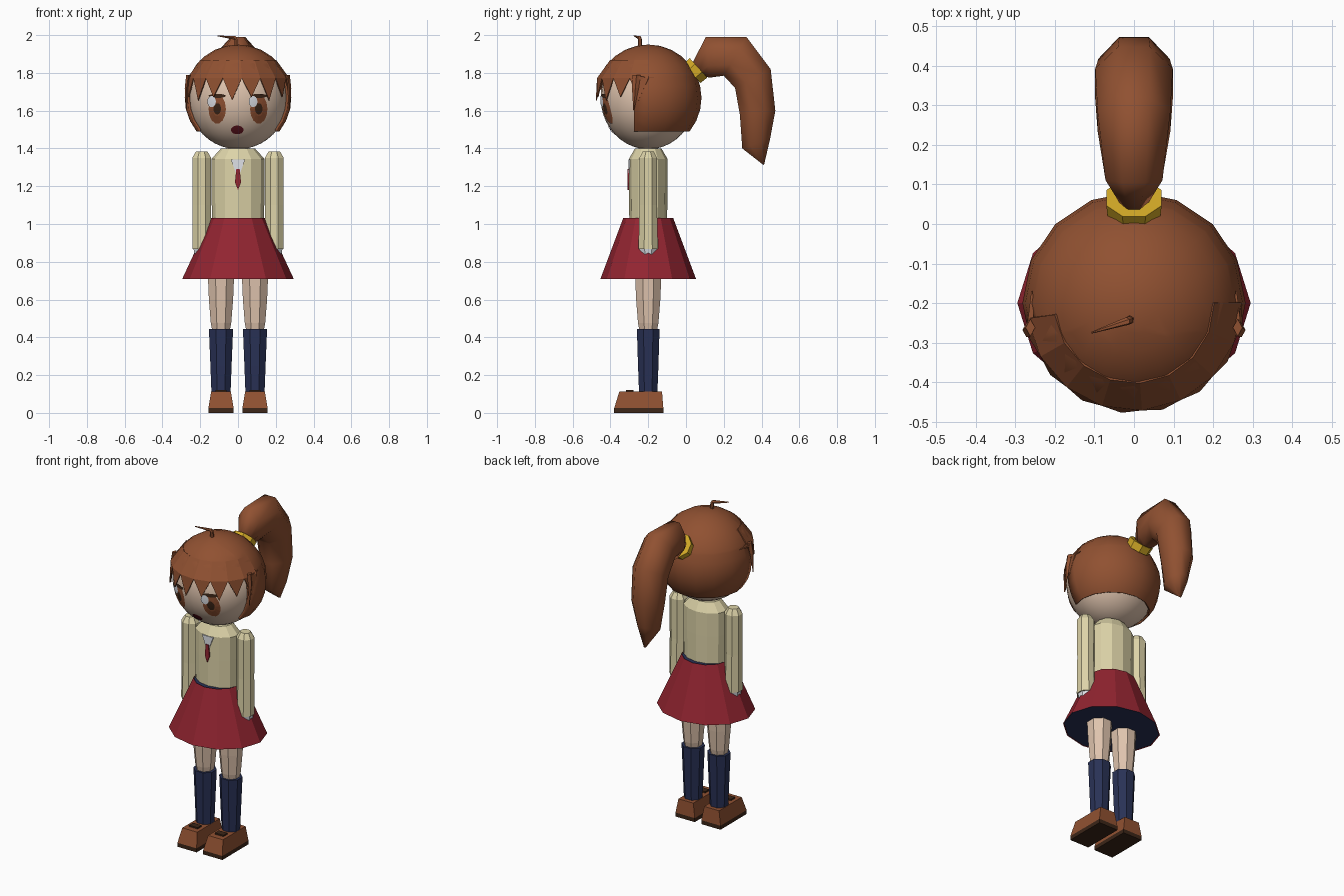
import bpy, bmesh, math
from mathutils import Vector

cube = bpy.data.objects.get("Cube")
if cube:
    bpy.data.objects.remove(cube, do_unlink=True)


def material(name, r, g, b):
    m = bpy.data.materials.new(name)
    m.use_nodes = True
    m.diffuse_color = (r, g, b, 1)
    m.node_tree.nodes["Principled BSDF"].inputs["Base Color"].default_value = (r, g, b, 1)
    return m


skin = material("skin", .74, .55, .42)
brown = material("chestnut", .28, .082, .031)
cream = material("cream", .72, .65, .39)
red = material("crimson", .29, .018, .03)
navy = material("navy", .022, .031, .092)
gold = material("gold", .65, .4, .02)
white = material("white", .75, .77, .82)
dark = material("dark_brown", .045, .019, .009)
mouth_red = material("mouth_red", .13, .008, .015)

BODY_Y = -.2
HEAD = Vector((0, -.2, 1.668))
FACE_SIZE = Vector((.265, .252, .272))


def finish(name, bm, mat, smooth=False, recalc=True, thick=0):
    if recalc:
        bmesh.ops.recalc_face_normals(bm, faces=bm.faces[:])
    mesh = bpy.data.meshes.new(name)
    for f in bm.faces:
        f.smooth = smooth
    bm.to_mesh(mesh)
    bm.free()
    mesh.materials.append(mat)
    ob = bpy.data.objects.new(name, mesh)
    bpy.context.collection.objects.link(ob)
    if thick:
        mod = ob.modifiers.new("thickness", "SOLIDIFY")
        mod.thickness = thick
        mod.offset = -1
    return ob


def flat(x, y, z, rx, ry):
    """Horizontal ring: centre and two radius vectors."""
    return Vector((x, y, z)), Vector((rx, 0, 0)), Vector((0, ry, 0))


def loft(name, rings, n, mat, half_turn=True, smooth=False, caps=True):
    """Skin n-sided rings; half_turn puts flat sides on the axes."""
    bm = bmesh.new()
    shift = math.pi / n if half_turn else 0
    grow = 1 / math.cos(shift)
    rows = []
    for c, u, v in rings:
        angles = [2 * math.pi * i / n + shift for i in range(n)]
        rows.append([bm.verts.new(c + (u * math.cos(a) + v * math.sin(a)) * grow) for a in angles])
    for a, b in zip(rows, rows[1:]):
        for i in range(n):
            j = (i + 1) % n
            bm.faces.new((a[i], a[j], b[j], b[i]))
    if caps:
        bm.faces.new(rows[0][::-1])
        bm.faces.new(rows[-1])
    return finish(name, bm, mat, smooth)


def face_patch(name, x, z, rx, rz, lift, mat, n=14):
    """Elliptical plate laid on the front of the face."""
    bm = bmesh.new()

    def on_face(px, pz):
        dz = pz - HEAD.z
        t = 1 - (px / FACE_SIZE.x) ** 2 - (dz / FACE_SIZE.z) ** 2
        return bm.verts.new((px, HEAD.y - FACE_SIZE.y * math.sqrt(max(t, 0)) - lift, pz))

    mid = on_face(x, z)
    rows = []
    for k in (.5, 1):
        rows.append([on_face(x + k * rx * math.cos(i * math.tau / n),
                             z + k * rz * math.sin(i * math.tau / n)) for i in range(n)])
    inner, outer = rows
    for i in range(n):
        j = (i + 1) % n
        bm.faces.new((mid, inner[i], inner[j]))
        bm.faces.new((inner[i], outer[i], outer[j], inner[j]))
    return finish(name, bm, mat, recalc=False)


def plate(name, outline, y, mat, depth=.008):
    """Thin plate from an x, z outline."""
    bm = bmesh.new()
    f = bm.faces.new([bm.verts.new((x, y, z)) for x, z in outline])
    new = bmesh.ops.extrude_face_region(bm, geom=[f])["geom"]
    bmesh.ops.translate(bm, vec=(0, depth, 0), verts=[g for g in new if isinstance(g, bmesh.types.BMVert)])
    return finish(name, bm, mat)


# Legs, socks and shoes
for side, s in (("left", 1), ("right", -1)):
    x = .09 * s
    loft(side + "_leg", [flat(x, BODY_Y, .43, .045, .045), flat(x, BODY_Y, .475, .054, .054),
                         flat(x, BODY_Y, .6, .064, .064), flat(x, BODY_Y, .74, .07, .07)], 8, skin)
    loft(side + "_sock", [flat(x, BODY_Y, .09, .05, .048), flat(x, BODY_Y, .25, .056, .054),
                          flat(x, BODY_Y, .445, .064, .06)], 8, navy)
    loft(side + "_shoe", [flat(x, -.25, .025, .067, .13), flat(x, -.24, .113, .052, .113)], 4, brown)
    loft(side + "_sole", [flat(x, -.25, 0, .067, .13), flat(x, -.25, .025, .067, .13)], 4, dark)
    loft(side + "_shoe_buckle", [flat(x, -.297, .11, .03, .02), flat(x, -.297, .122, .03, .02)], 4, dark)

# Skirt with its lining
loft("skirt", [flat(0, BODY_Y, .71, .295, .253), flat(0, BODY_Y, 1.032, .145, .132)],
     12, red, half_turn=False, caps=False)
loft("skirt_lining", [flat(0, BODY_Y, .712, .29, .248), flat(0, BODY_Y, 1.028, .141, .128)],
     12, navy, half_turn=False)

# Sweater, neck, collar and tie
loft("sweater", [flat(0, BODY_Y, 1.0, .138, .1), flat(0, BODY_Y, 1.2, .14, .102),
                 flat(0, BODY_Y, 1.345, .14, .102), flat(0, BODY_Y, 1.4, .09, .07)],
     12, cream, half_turn=False)
loft("neck", [flat(0, BODY_Y, 1.36, .06, .05), flat(0, BODY_Y, 1.45, .06, .05)], 10, skin)
plate("collar", [(-.038, 1.342), (0, 1.24), (.038, 1.342)], -.304, white)
plate("tie", [(-.009, 1.29), (-.016, 1.22), (0, 1.18), (.016, 1.22), (.009, 1.29)], -.309, red)

# Arms
for side, s in (("left", 1), ("right", -1)):
    x = .192 * s
    loft(side + "_sleeve", [flat(x, BODY_Y, .868, .05, .052), flat(x, BODY_Y, 1.1, .048, .046),
                            flat(x, BODY_Y, 1.35, .05, .047), flat(x, BODY_Y, 1.385, .03, .028)], 8, cream)
    loft(side + "_hand", [flat(x, BODY_Y, .838, .038, .042), flat(x, BODY_Y, .88, .045, .047)], 8, white)

# Head
bm = bmesh.new()
bmesh.ops.create_uvsphere(bm, u_segments=32, v_segments=20, radius=1)
bmesh.ops.scale(bm, vec=FACE_SIZE, verts=bm.verts[:])
bmesh.ops.translate(bm, vec=HEAD, verts=bm.verts[:])
finish("head", bm, skin, smooth=True)

# Eyes and mouth
for side, s in (("left", 1), ("right", -1)):
    x = .11 * s
    face_patch(side + "_iris", x, 1.608, .046, .077, .004, brown)
    face_patch(side + "_lash", x, 1.678, .046, .011, .006, dark)
    face_patch(side + "_pupil", x, 1.61, .02, .03, .006, dark)
    face_patch(side + "_eye_shine", x - .03, 1.648, .023, .03, .008, white)
face_patch("mouth", -.004, 1.498, .034, .023, .004, mouth_red)

# Hair cap with an opening for the face
bm = bmesh.new()
bmesh.ops.create_uvsphere(bm, u_segments=16, v_segments=14, radius=.282)
bmesh.ops.translate(bm, vec=HEAD, verts=bm.verts[:])
for co, no in (((0, 0, 1.49), (0, 0, 1)), ((0, 0, 1.78), (0, 0, 1)), ((0, -.275, 0), (0, 1, 0))):
    bmesh.ops.bisect_plane(bm, geom=bm.verts[:] + bm.edges[:] + bm.faces[:], plane_co=co, plane_no=no)
gone = []
for f in bm.faces:
    c = f.calc_center_median()
    if c.z < 1.49 or (c.z < 1.78 and c.y < -.275):
        gone.append(f)
bmesh.ops.delete(bm, geom=gone, context="FACES")
finish("hair_cap", bm, brown, smooth=True, recalc=False, thick=.012)

# Jagged fringe
bm = bmesh.new()
TEETH, STEP, START = 8, 21.5, -81.75


def fringe_point(k, r, z):
    a = math.radians(START + STEP * k)
    return bm.verts.new((r * math.sin(a), BODY_Y - r * math.cos(a), z))


top = [fringe_point(k, .203, 1.867) for k in range(TEETH + 1)]
low = [fringe_point(k, .272, 1.772) for k in range(TEETH + 1)]
for k in range(TEETH):
    tip = fringe_point(k + .5, .279, 1.655 if k % 2 else 1.672)
    bm.faces.new((low[k], low[k + 1], top[k + 1], top[k]))
    bm.faces.new((low[k], tip, low[k + 1]))
finish("fringe", bm, brown, recalc=False, thick=.006)

# Side locks
for side, s in (("left", 1), ("right", -1)):
    loft(side + "_side_lock", [flat(.262 * s, -.262, 1.79, .012, .022), flat(.272 * s, -.268, 1.72, .01, .018),
                               flat(.274 * s, -.277, 1.6, .002, .002)], 4, brown, half_turn=False)
    rise, wide = Vector((0, 0, .009)), Vector((.009, 0, 0))
    loft(side + "_lock_tip", [(Vector((.262 * s, -.265, 1.772)), wide, rise),
                              (Vector((.258 * s, -.17, 1.776)), wide * .2, rise * .2)], 4, brown)

# Stray hair on the crown
loft("stray_hair", [flat(-.01, -.242, 1.93, .01, .01), flat(-.012, -.244, 1.978, .009, .009),
                    (Vector((-.02, -.246, 1.986)), Vector((.008, 0, .008)), Vector((0, .009, 0))),
                    (Vector((-.108, -.275, 1.996)), Vector((0, 0, .002)), Vector((0, .002, 0)))], 6, brown)

# Hair tie
axis = Vector((0, .74, .67))
across = Vector((0, .67, -.74))
tie_at = Vector((0, .05, 1.812))
loft("hair_tie", [(tie_at + axis * d, Vector((r, 0, 0)), across * r)
                  for d, r in ((-.025, .066), (.022, .07))], 8, gold)

# Ponytail: outer y, z, inner y, z and half width of each ring
tail = [(.03, 1.845, .085, 1.785, .032), (.105, 1.99, .125, 1.775, .072), (.32, 1.99, .2, 1.785, .092),
        (.448, 1.82, .26, 1.72, .098), (.473, 1.6, .285, 1.58, .09), (.445, 1.45, .298, 1.4, .06),
        (.413, 1.312, .403, 1.318, .008)]
rings = []
for oy, oz, iy, iz, w in tail:
    outer, inner = Vector((0, oy, oz)), Vector((0, iy, iz))
    rings.append(((outer + inner) / 2, Vector((w, 0, 0)), (outer - inner) / 2))
loft("ponytail", rings, 8, brown, smooth=True)
